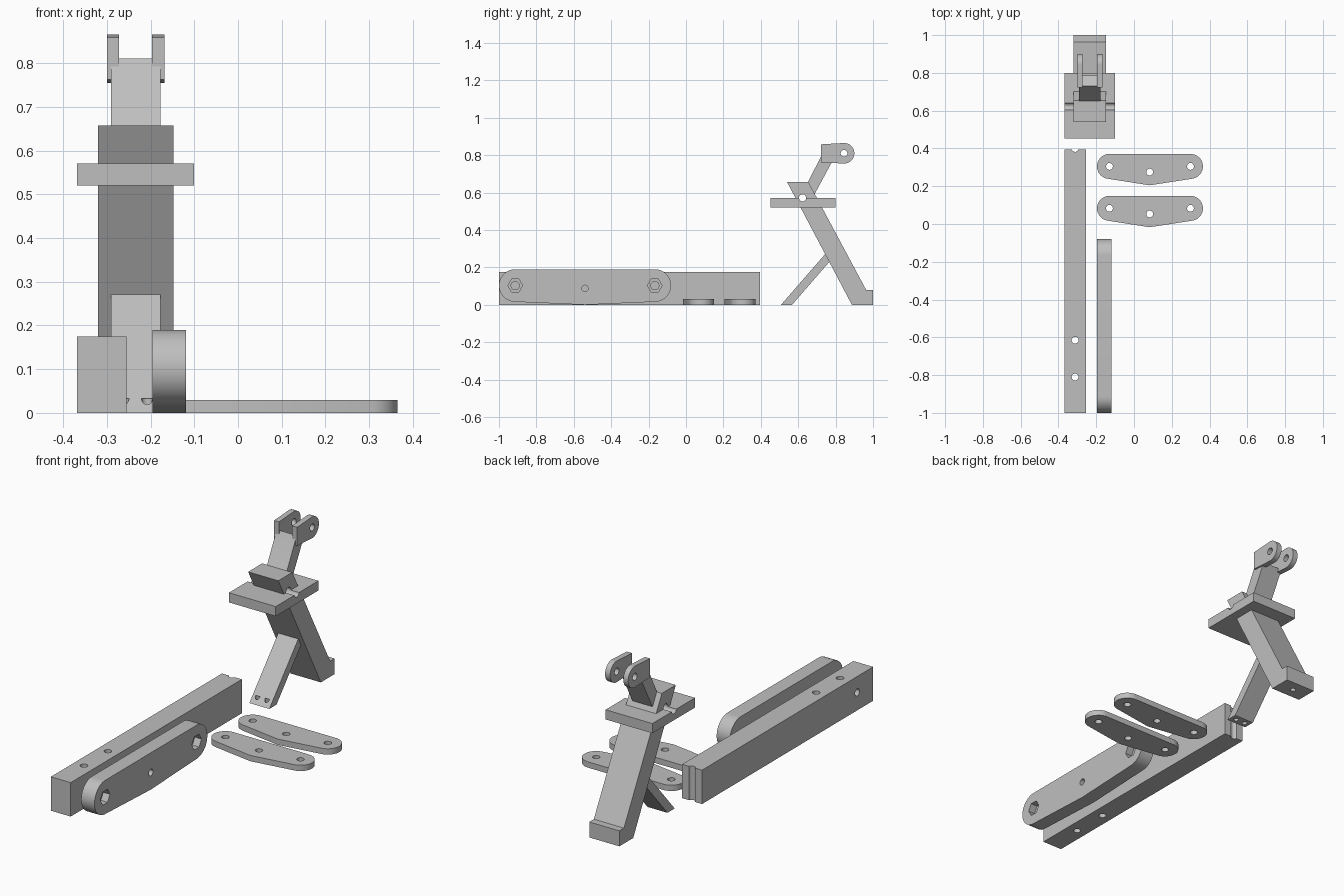
import bpy, bmesh, math
from mathutils import Vector
from mathutils.geometry import convex_hull_2d

if "Cube" in bpy.data.objects:
    bpy.data.objects.remove(bpy.data.objects["Cube"])

grey = bpy.data.materials.new("plain grey")
grey.diffuse_color = (0.52, 0.52, 0.52, 1)
grey.use_nodes = True
grey.node_tree.nodes["Principled BSDF"].inputs["Base Color"].default_value = grey.diffuse_color


def prism(name, pts, axis, a, b):
    """Extrude a 2D outline along x (points are y,z) or z (points are x,y)."""
    def place(p, t):
        return (t, p[0], p[1]) if axis == 'x' else (p[0], p[1], t)
    bm = bmesh.new()
    lo = [bm.verts.new(place(p, a)) for p in pts]
    hi = [bm.verts.new(place(p, b)) for p in pts]
    bm.faces.new(lo)
    bm.faces.new(hi)
    n = len(pts)
    for i in range(n):
        j = (i + 1) % n
        bm.faces.new((lo[i], lo[j], hi[j], hi[i]))
    bmesh.ops.recalc_face_normals(bm, faces=bm.faces)
    me = bpy.data.meshes.new(name)
    bm.to_mesh(me)
    bm.free()
    me.materials.append(grey)
    ob = bpy.data.objects.new(name, me)
    bpy.context.collection.objects.link(ob)
    return ob


def circle(c, r, n=32):
    return [(c[0] + r * math.cos(2 * math.pi * i / n),
             c[1] + r * math.sin(2 * math.pi * i / n)) for i in range(n)]


def hull(pts):
    return [pts[i] for i in convex_hull_2d([Vector(p) for p in pts])]


def rect(u0, u1, v0, v1):
    return [(u0, v0), (u1, v0), (u1, v1), (u0, v1)]


def drill(ob, c, r, axis, a, b, n=32):
    """Cut a round (or n-sided) hole."""
    cutter = prism("cutter", circle(c, r, n), axis, a, b)
    cutter.hide_render = True
    m = ob.modifiers.new("hole", 'BOOLEAN')
    m.operation, m.solver, m.object = 'DIFFERENCE', 'EXACT', cutter
    bpy.context.view_layer.objects.active = ob
    bpy.ops.object.modifier_apply(modifier=m.name)
    bpy.data.objects.remove(cutter)


# long beam with vertical holes, end groove and a cross hole
beam = prism("long_beam", rect(-1.0, 0.395, 0, 0.175), 'x', -0.368, -0.255)
for y in (-0.81, -0.615, 0.4):
    drill(beam, (-0.312, y), 0.018, 'z', -0.1, 0.3)
drill(beam, (-0.87, 0.093), 0.018, 'x', -0.5, -0.1)

# thick rounded link with hexagonal nut pockets
ends = [(-0.913, 0.103), (-0.167, 0.103)]
link = prism("thick_link", hull(circle(ends[0], 0.087, 64) + circle(ends[1], 0.087, 64)
                                + [(-0.54, 0.0)]), 'x', -0.195, -0.119)
for c in ends:
    drill(link, c, 0.022, 'x', -0.3, 0.0)
    drill(link, c, 0.039, 'x', -0.157, 0.0, 6)
drill(link, (-0.54, 0.088), 0.017, 'x', -0.3, 0.0)

# two thin side plates lying flat
for k, y in enumerate((0.305, 0.083)):
    holes = [(-0.13, y), (0.299, y), (0.083, y - 0.03)]
    plate = prism(f"thin_link_{k + 1}", hull(circle(holes[0], 0.066, 48) + circle(holes[1], 0.066, 48)
                                             + [(0.083, y - 0.1)]), 'z', 0, 0.03)
    for c in holes:
        drill(plate, c, 0.018, 'z', -0.1, 0.1)

# leaning post with foot
post = prism("leaning_post", [(0.887, 0), (1.0, 0), (1.0, 0.08), (0.963, 0.08),
                              (0.654, 0.657), (0.54, 0.657)], 'x', -0.32, -0.148)
drill(post, (-0.234, 0.943), 0.014, 'z', -0.1, 0.05)

# horizontal table around the post, sharing a cross pin hole
table = prism("table", rect(0.452, 0.80, 0.52, 0.57), 'x', -0.368, -0.101)
for ob in (post, table):
    drill(ob, (0.623, 0.572), 0.019, 'x', -0.5, 0.1)

# diagonal strut with two screw pockets
strut = prism("strut", [(0.508, 0), (0.567, 0), (0.771, 0.235), (0.78, 0.235), (0.744, 0.271)],
              'x', -0.291, -0.177)
for x in (-0.262, -0.208):
    drill(strut, (x, 0.537), 0.0125, 'z', -0.1, 0.033)

# upper arm and its two fork prongs
prism("upper_arm", [(0.64, 0.64), (0.68, 0.59), (0.689, 0.594), (0.787, 0.776), (0.731, 0.81),
                    (0.652, 0.657)], 'x', -0.291, -0.177)
for side, a, b in (("left", -0.30, -0.272), ("right", -0.197, -0.168)):
    prong = prism(side + "_prong", hull(circle((0.845, 0.81), 0.055, 64)
                                        + [(0.722, 0.762), (0.722, 0.858)]), 'x', a, b)
    drill(prong, (0.845, 0.81), 0.018, 'x', -0.5, 0.1)

# smooth the curved walls, keep edges sharp
for ob in bpy.context.collection.objects:
    bpy.ops.object.select_all(action='DESELECT')
    ob.select_set(True)
    bpy.context.view_layer.objects.active = ob
    bpy.ops.object.shade_smooth_by_angle(angle=math.radians(25))
